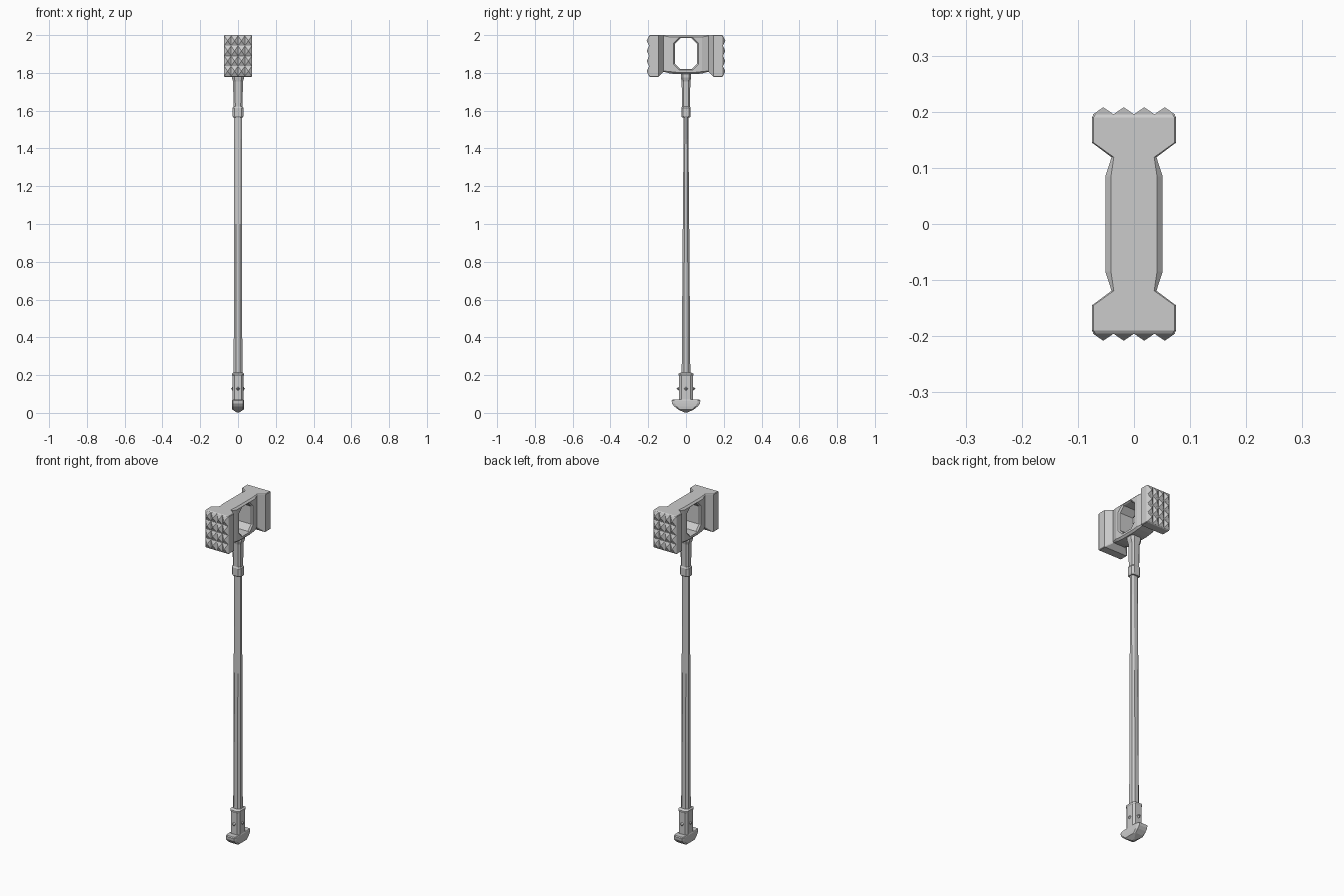
import bpy, bmesh

if "Cube" in bpy.data.objects:
    bpy.data.objects.remove(bpy.data.objects["Cube"])


def make_object(name, bm):
    bmesh.ops.recalc_face_normals(bm, faces=bm.faces[:])
    mesh = bpy.data.meshes.new(name)
    bm.to_mesh(mesh)
    bm.free()
    ob = bpy.data.objects.new(name, mesh)
    bpy.context.collection.objects.link(ob)
    return ob


def loft(name, rings):
    """Skin a list of equally sized closed rings and cap both ends."""
    bm = bmesh.new()
    vs = [[bm.verts.new(p) for p in r] for r in rings]
    n = len(vs[0])
    for a, b in zip(vs, vs[1:]):
        for i in range(n):
            j = (i + 1) % n
            bm.faces.new((a[i], a[j], b[j], b[i]))
    bm.faces.new(vs[0])
    bm.faces.new(vs[-1])
    return make_object(name, bm)


def octagon(a, b, ca, cb):
    """Rectangle of half sizes a, b with corners cut by ca, cb."""
    return [(a, b - cb), (a - ca, b), (ca - a, b), (-a, b - cb),
            (-a, cb - b), (ca - a, -b), (a - ca, -b), (a, cb - b)]


def turned(name, rows, cut):
    """Eight-sided upright part from (z, half x, half y) rows."""
    return loft(name, [[(x, y, z) for x, y in octagon(hx, hy, hx * cut, hy * cut)]
                       for z, hx, hy in rows])


# Hammer head: cross-sections along y (y, half x, bottom z, chamfer)
half = [(0.085, 0.051, 1.797, 0.010), (0.119, 0.040, 1.806, 0.004),
        (0.145, 0.075, 1.779, 0.003), (0.190, 0.075, 1.779, 0.003),
        (0.196, 0.071, 1.783, 0.003)]
rows = [(-y, hx, zb, c) for y, hx, zb, c in reversed(half)]
rows += [(-0.05, 0.051, 1.793, 0.010), (0.05, 0.051, 1.793, 0.010)] + half
rings = []
for y, hx, zb, c in rows:
    zt = 1.996 if abs(y) > 0.195 else 2.0
    mid, hz = (zt + zb) / 2, (zt - zb) / 2
    rings.append([(x, y, mid + z) for x, z in octagon(hx, hz, c, c)])
head = loft("hammer_head", rings)

# Eight-sided window through the head, flared at both rims
rings = []
for x, grow in ((-0.07, 0.012), (-0.053, 0.008), (-0.043, 0), (0.043, 0), (0.053, 0.008), (0.07, 0.012)):
    rings.append([(x, y, 1.902 + z)
                  for y, z in octagon(0.059 + grow, 0.082 + grow * 0.7, 0.03, 0.03)])
cutter = loft("window_cutter", rings)
cutter.hide_render = True
cutter.hide_viewport = True
window = head.modifiers.new("window", 'BOOLEAN')
window.operation = 'DIFFERENCE'
window.solver = 'EXACT'
window.object = cutter

# Pyramid teeth on both striking faces
bm = bmesh.new()
w, h = 0.0365, 0.0535
for side in (-1, 1):
    for col in range(4):
        for row in range(4):
            x = (col - 1.5) * w
            z = 1.8895 + (row - 1.5) * h
            base = [bm.verts.new((x + sx * w / 2, side * 0.1955, z + sz * h / 2))
                    for sx, sz in ((-1, -1), (1, -1), (1, 1), (-1, 1))]
            tip = bm.verts.new((x, side * 0.208, z))
            bm.faces.new(base)
            for i in range(4):
                bm.faces.new((base[i], base[(i + 1) % 4], tip))
make_object("striking_teeth", bm)

# Shaft and collar under the head
turned("shaft", [(0.19, 0.023, 0.023), (0.6, 0.022, 0.020), (1.0, 0.022, 0.017),
                 (1.45, 0.021, 0.013), (1.6, 0.021, 0.013)], 0.5)
turned("upper_collar", [(1.565, 0.026, 0.021), (1.572, 0.029, 0.025), (1.615, 0.029, 0.025),
                        (1.622, 0.024, 0.021), (1.755, 0.026, 0.023),
                        (1.775, 0.033, 0.027), (1.80, 0.033, 0.027)], 0.4)

# Lower grip and hooked pommel
turned("lower_grip", [(0.05, 0.029, 0.036), (0.195, 0.029, 0.036), (0.20, 0.032, 0.039),
                      (0.207, 0.032, 0.039), (0.213, 0.025, 0.027)], 0.35)
turned("pommel", [(0.002, 0.006, 0.008), (0.018, 0.031, 0.042), (0.035, 0.033, 0.063),
                  (0.050, 0.033, 0.074), (0.066, 0.032, 0.076), (0.070, 0.030, 0.070),
                  (0.069, 0.030, 0.045)], 0.2)

# Small pointed studs around the grip
bm = bmesh.new()
r = 0.013
for axis, reach, surf in ((0, 0.036, 0.028), (1, 0.050, 0.034)):
    for side in (-1, 1):
        def point(depth, across, z):
            p = [across, across, z]
            p[axis] = side * depth
            return bm.verts.new(p)
        base = [point(surf, a, 0.128 + b) for a, b in ((r, 0), (0, r), (-r, 0), (0, -r))]
        tip = point(reach, 0, 0.128)
        bm.faces.new(base)
        for i in range(4):
            bm.faces.new((base[i], base[(i + 1) % 4], tip))
make_object("grip_studs", bm)
